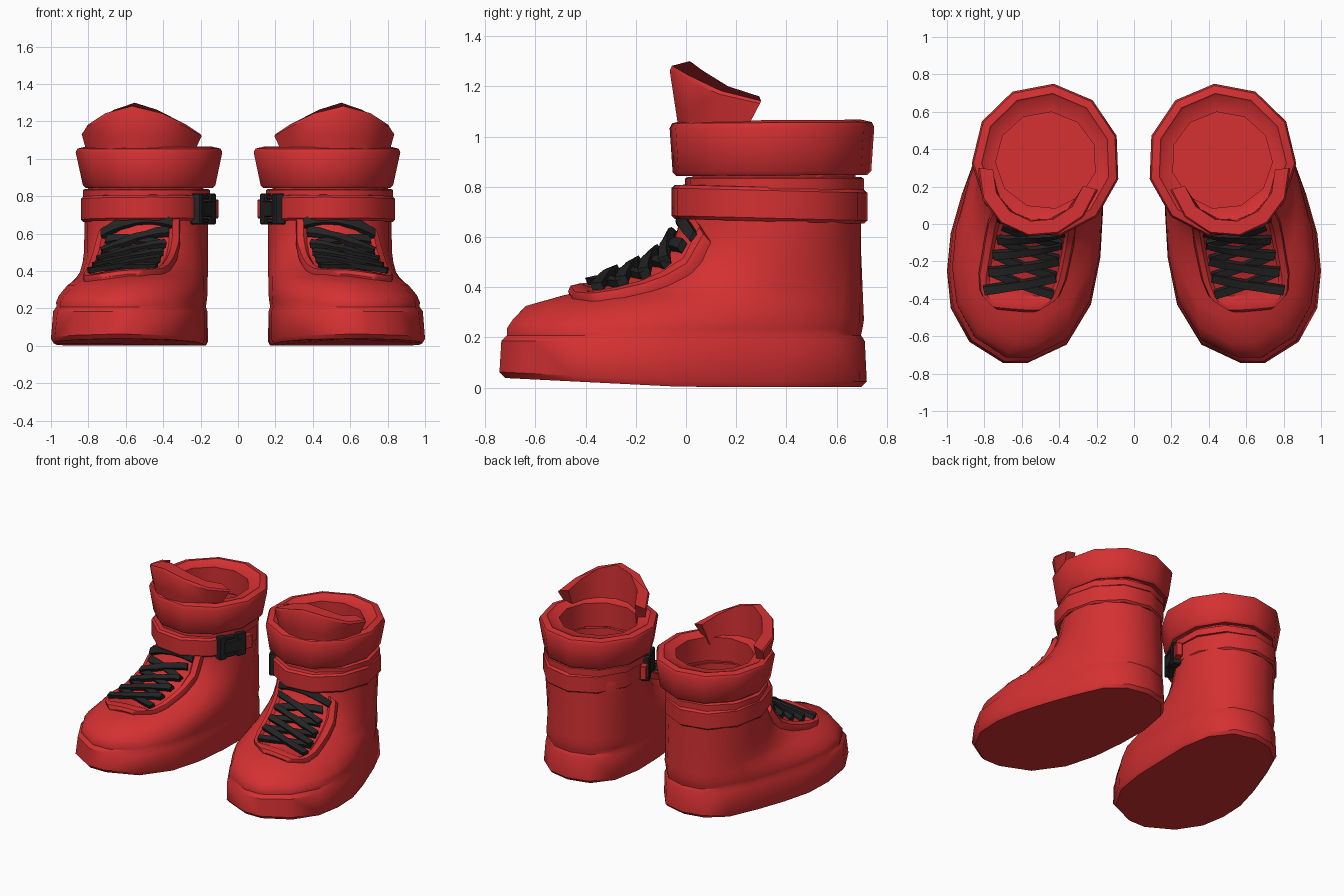
import bpy, bmesh, math
from mathutils import Vector
from mathutils.bvhtree import BVHTree

if "Cube" in bpy.data.objects:
    bpy.data.objects.remove(bpy.data.objects["Cube"])


def material(name, col):
    m = bpy.data.materials.new(name)
    m.diffuse_color = (*col, 1)
    m.use_nodes = True
    m.node_tree.nodes["Principled BSDF"].inputs["Base Color"].default_value = m.diffuse_color
    return m


RED = material("red", (0.66, 0.03, 0.032))
BLACK = material("black", (0.018, 0.018, 0.019))


def make(name, verts, faces, mat, angle=40, bevel=0):
    """Mesh object of the right boot, mirrored to give the left one."""
    bm = bmesh.new()
    vs = [bm.verts.new(v) for v in verts]
    for f in faces:
        bm.faces.new([vs[i] for i in f])
    bmesh.ops.recalc_face_normals(bm, faces=bm.faces)
    if bevel:
        bmesh.ops.bevel(bm, geom=bm.edges[:], offset=bevel, segments=1, affect='EDGES')
    me = bpy.data.meshes.new(name)
    bm.to_mesh(me)
    bm.free()
    me.materials.append(mat)
    ob = bpy.data.objects.new(name, me)
    bpy.context.collection.objects.link(ob)
    bpy.ops.object.select_all(action='DESELECT')
    ob.select_set(True)
    bpy.context.view_layer.objects.active = ob
    bpy.ops.object.shade_smooth_by_angle(angle=math.radians(angle))
    mod = ob.modifiers.new("pair", 'MIRROR')
    mod.use_mirror_merge = False
    return ob


def loft(rings, cap0=False, cap1=False, closed=False):
    n, m = len(rings[0]), len(rings)
    verts = [p for r in rings for p in r]
    faces = []
    for k in range(m if closed else m - 1):
        a, b = k * n, (k + 1) % m * n
        faces += [(a + i, a + (i + 1) % n, b + (i + 1) % n, b + i) for i in range(n)]
    if cap0:
        faces.append(tuple(range(n))[::-1])
    if cap1:
        faces.append(tuple(range((m - 1) * n, m * n)))
    return verts, faces


def slab(outer, inner):
    """Sheet with thickness between two grids of points: one closed section per row."""
    return loft([list(o) + list(i)[::-1] for o, i in zip(outer, inner)], True, True)


# ---- boot body: sole outline morphing into the round shaft
SOLE = [(.47, .72), (.62, .69), (.75, .58), (.84, .38), (.92, .16), (.98, -.05),
        (1, -.25), (.98, -.45), (.88, -.63), (.70, -.743), (.57, -.743), (.36, -.645),
        (.23, -.43), (.18, -.18), (.165, .08), (.16, .32), (.20, .54), (.31, .68)]
SHAFT = []
for i in range(18):
    a = math.radians(20 * i - 12)
    SHAFT.append((.49 + .33 * math.sin(a), .35 + .35 * math.cos(a)))


def body_ring(z, tx, ty, k=1.0, cy=0):
    ring = []
    for (ax, ay), (bx, by) in zip(SOLE, SHAFT):
        w = min(1, max(0, (ay + .1) / .5))                 # heel side tapers evenly
        even = min(1, z / .66) if z > .1 else 0
        ux, uy = tx + (even - tx) * w, ty + (even - ty) * w
        x, y = ax + (bx - ax) * ux, ay + (by - ay) * uy
        x, y = .53 + (x - .53) * k, cy + (y - cy) * k
        lift = .035 * max(0, -y / .7) if z < .1 else 0     # toe spring
        ring.append(Vector((x, y, z + lift)))
    return ring


rings = [body_ring(*r) for r in [
    (.002, 0, 0, .97), (.025, 0, 0), (.185, .06, .01), (.208, .1, .02, .98), (.235, .12, .03, .99),
    (.27, .22, .07), (.325, .45, .14), (.365, .74, .33), (.395, .87, .5),
    (.445, .96, .70), (.5, 1, .845), (.57, 1, .94), (.65, 1, .99), (.72, 1, 1),
    (.79, 1, 1, .95, .35), (.87, 1, 1, .93, .35)]]
bv, bf = loft(rings, cap0=True)
make("boot_body", bv, bf, RED, 38)
tree = BVHTree.FromPolygons(bv, bf)


# ---- bands around the shaft
def bands(name, cx, cy, profile, tilt=0, **kw):
    rs = []
    for rx, ry, z in profile:
        ring = []
        for i in range(11):
            a = 2 * math.pi * i / 11 - .04
            y = ry * math.sin(a)
            ring.append(Vector((cx + rx * math.cos(a), cy + y, z - tilt * y)))
        rs.append(ring)
    make(name, *loft(rs, **kw), RED, 40)


# padded cuff with the opening
bands("cuff", .47, .34, [(.30, .31, .862), (.345, .385, .845), (.36, .40, .86), (.398, .412, 1.035),
                         (.388, .402, 1.055), (.345, .36, 1.065), (.335, .35, 1.055),
                         (.27, .26, 1.045), (.27, .265, .87)], tilt=-.006, closed=True)
bands("ankle_strap", .495, .33, [(.31, .33, .665), (.333, .38, .662), (.345, .395, .675),
                                 (.345, .395, .785), (.333, .38, .798), (.31, .33, .8)],
      tilt=.025, closed=True)
bands("collar_ring", .485, .35, [(.30, .31, .785), (.345, .36, .785), (.345, .36, .832),
                                 (.335, .35, .838), (.30, .31, .84)], closed=True)


# ---- tongue flap standing out of the cuff
def tongue_row(t, inset):
    row = []
    tops = [1.15, 1.20, 1.262, 1.30, 1.262, 1.20, 1.16]
    for i, top in enumerate(tops):
        spread = 86 * (i - 3) / 3 * (.84 + .16 * t)
        a = math.radians(280 + spread)
        r = .285 + .045 * t - inset
        z = .99 + (top - (.0 if inset > .02 else .018) - .99) * t
        row.append(Vector((.51 + r * math.cos(a), .265 + (r + .008) * math.sin(a), z)))
    return row


ts = (0, .45, .93, 1)
make("tongue_flap", *slab([tongue_row(t, .012 if t == 1 else 0) for t in ts],
                          [tongue_row(t, .05 + .035 * t) for t in ts]), RED, 35)


# ---- lacing plate and laces, laid on the instep by casting onto the body
N = Vector((0, -.55, .835)).normalized()


def cast(x, s, off):
    p = Vector((x, -.47 + .49 * s, .38 + .32 * s))
    hit, nrm, _, _ = tree.ray_cast(p + N * .6, -N)
    if hit is None:
        return p + N * off
    if nrm.dot(N) < 0:
        nrm = -nrm
    return hit + (nrm + N).normalized() * off


US = (-1, -.95, -.82, -.76, -.4, 0, .4, .76, .82, .95, 1)
outer, inner = [], []
for s, cx, w in [(0, .63, .10), (.03, .625, .13), (.1, .615, .195), (.14, .61, .213), (.28, .595, .233),
                 (.45, .575, .235), (.6, .56, .235), (.78, .545, .23), (1, .53, .215)]:
    o = []
    for u in US:
        h = .01 if (abs(u) < .8 and s > .12) else .032
        if abs(u) == 1 or s == 0:
            h = .012
        o.append(cast(cx + w * u, s, h))
    outer.append(o)
    inner.append([cast(cx + w * u, s, -.03) for u in US])
make("lacing_plate", *slab(outer, inner), RED, 40)


def lace(name, a, b, off):
    """Flat ribbon between two eyelets, pulled half-way straight."""
    d = Vector((b[0] - a[0], (b[1] - a[1]) * .585)).normalized() * .021
    ends = [cast(*a, off), cast(*b, off)]
    out, inn = [], []
    for k in range(7):
        t = k / 6
        x, s = a[0] + (b[0] - a[0]) * t, a[1] + (b[1] - a[1]) * t
        sides = [(x - d.y, s + d.x / .585), (x + d.y, s - d.x / .585)]
        lift = off + .016 * (2 * t - 1) ** 2
        out.append([cast(*q, lift) for q in sides])
        inn.append([cast(*q, lift - .03) for q in sides])
    make(name, *slab(out, inn), BLACK, 30)


def eyelet(i, side):
    t = i / 4
    return (.615 - .08 * t + side * (.178 - .006 * i), .17 + .66 * t)


for i in range(4):
    lace(f"lace_left_{i}", eyelet(i, -1), eyelet(i + 1, 1), .036)
    lace(f"lace_right_{i}", eyelet(i, 1), eyelet(i + 1, -1), .05)
lace("lace_top", (.36, .93), (.715, .93), .04)

# ---- side-release buckle on the inner side of the strap
az = math.radians(204)
OUT = Vector((math.cos(az), math.sin(az), 0))
TAN = Vector((OUT.y, -OUT.x, 0))            # towards the heel
BASE = Vector((.50, .33, .732)) + OUT * .348


def block(name, t, w, h, depth, mat, z=0, lift=0):
    c = BASE + TAN * t + OUT * lift + Vector((0, 0, z))
    rs = [[c + TAN * (sx * w / 2) + Vector((0, 0, sz * h / 2)) + OUT * (so * depth / 2)
           for sx, sz in ((-1, -1), (1, -1), (1, 1), (-1, 1))] for so in (-1, 1)]
    make(name, *loft(rs, True, True), mat, 30, bevel=.006)


block("buckle_front_bar", -.085, .055, .165, .06, BLACK)
block("buckle_back_bar", .06, .07, .165, .06, BLACK)
block("buckle_centre", -.01, .14, .085, .065, BLACK)
for k, z in enumerate((-.062, .062)):
    block(f"buckle_prong_{k}", -.025, .08, .025, .05, BLACK, z)
block("strap_tip", .115, .07, .1, .045, RED)
